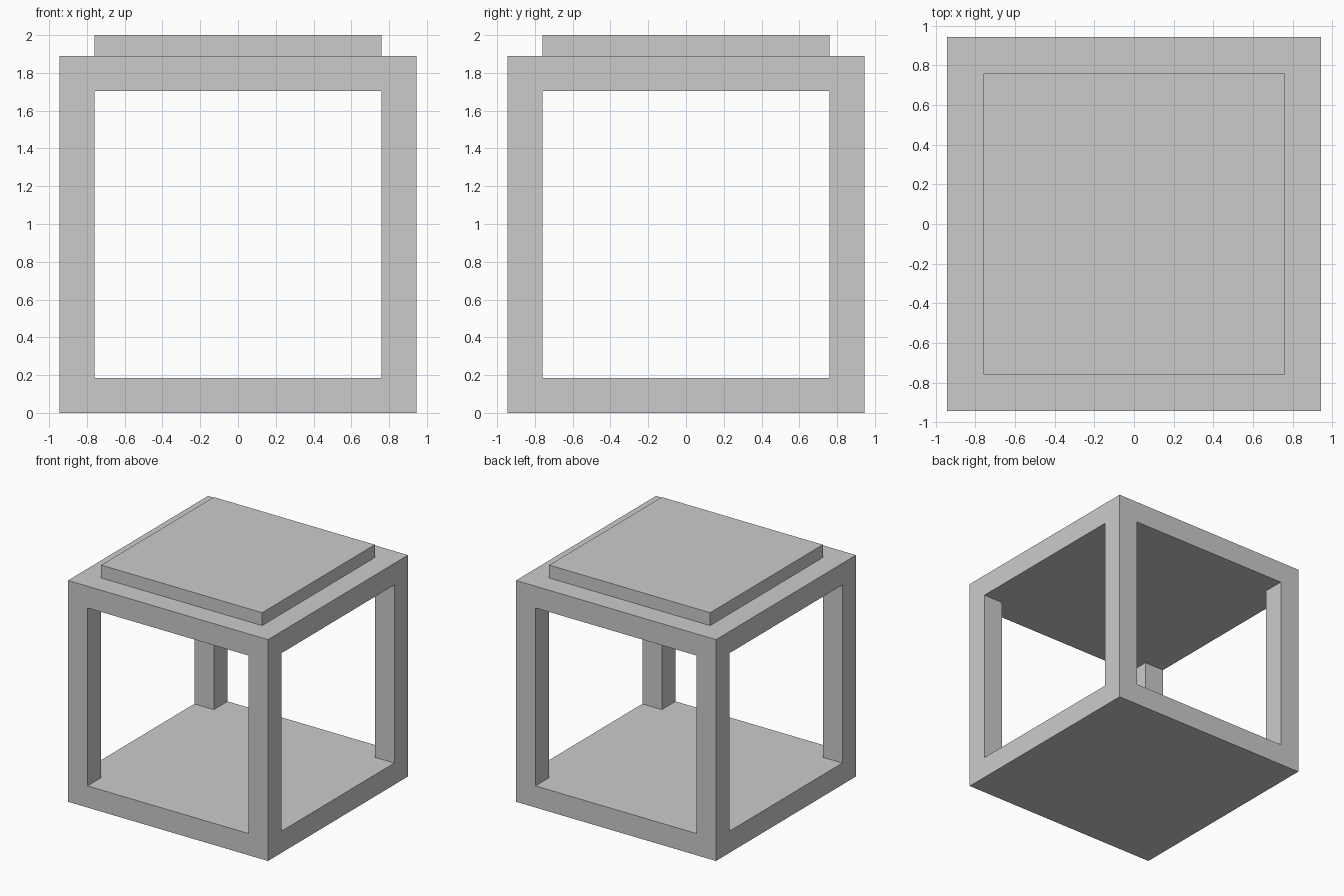
import bpy, bmesh
from mathutils import Matrix, Vector

if "Cube" in bpy.data.objects:
    bpy.data.objects.remove(bpy.data.objects["Cube"])

SIDE = 1.89      # outer cube size
BAR = 0.185      # frame thickness
LID = 0.11       # raised top panel height


def box(size, centre):
    bm = bmesh.new()
    mat = Matrix.Translation(centre) @ Matrix.Diagonal((*size, 1))
    bmesh.ops.create_cube(bm, size=1, matrix=mat)
    bm.normal_update()
    return bm


def finish(bm, name):
    bmesh.ops.recalc_face_normals(bm, faces=bm.faces)
    mesh = bpy.data.meshes.new(name)
    bm.to_mesh(mesh)
    bm.free()
    obj = bpy.data.objects.new(name, mesh)
    bpy.context.collection.objects.link(obj)
    return obj


# Open frame: inset the four sides and push the openings in until they meet
bm = box((SIDE, SIDE, SIDE), (0, 0, SIDE / 2))
sides = [f for f in bm.faces if abs(f.normal.z) < 0.5]
bmesh.ops.inset_individual(bm, faces=sides, thickness=BAR, use_even_offset=True)
bm.normal_update()
caps = bmesh.ops.extrude_discrete_faces(bm, faces=sides)["faces"]
for f in caps:
    c = f.calc_center_median()
    inward = Vector((-c.x, -c.y, 0)).normalized() * BAR
    bmesh.ops.translate(bm, verts=f.verts, vec=inward)
bmesh.ops.delete(bm, geom=caps, context='FACES')
bmesh.ops.remove_doubles(bm, verts=bm.verts, dist=0.001)

# Floor and ceiling inside the frame
rim = [e for e in bm.edges if e.is_boundary]
bmesh.ops.holes_fill(bm, edges=rim, sides=4)
finish(bm, "open_frame")

# Raised panel on top
width = SIDE - 2 * BAR
bm = box((width, width, LID), (0, 0, SIDE + LID / 2))
bottom = [f for f in bm.faces if f.normal.z < -0.5]
bmesh.ops.delete(bm, geom=bottom, context='FACES_ONLY')
finish(bm, "top_panel")
